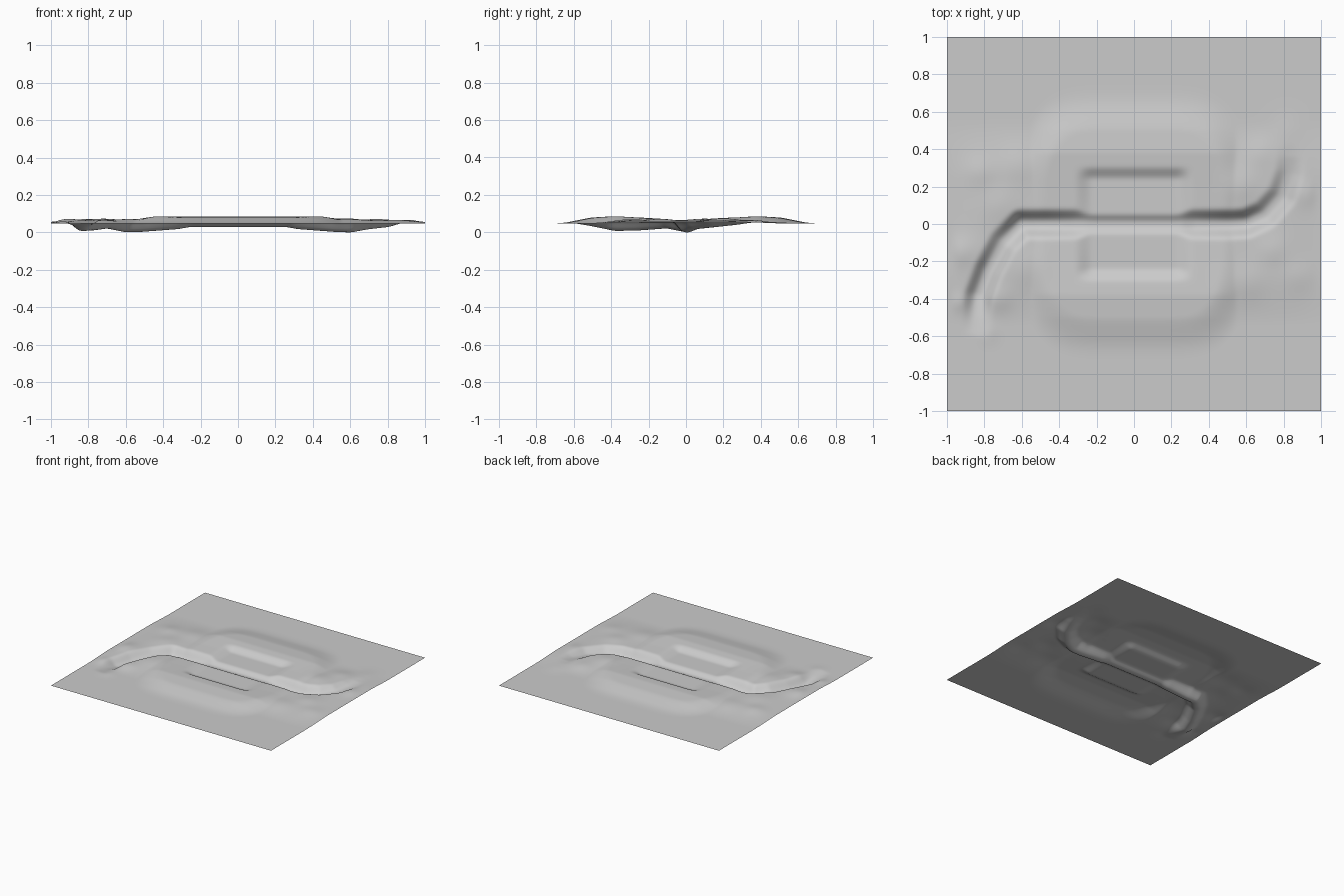
import bpy, bmesh, math
from mathutils import Vector

if "Cube" in bpy.data.objects:
    bpy.data.objects.remove(bpy.data.objects["Cube"])

N = 160  # grid cells per side


def step(a, b, v):
    t = min(1, max(0, (v - a) / (b - a)))
    return t * t * (3 - 2 * t)


def table(pts, v):
    if v <= pts[0][0]:
        return pts[0][1]
    for (a, p), (b, q) in zip(pts, pts[1:]):
        if v <= b:
            return p + (q - p) * (v - a) / (b - a)
    return pts[-1][1]


# stream centre line: x, y, bed height
STREAM = [(-.84, -.60, .052), (-.84, -.50, .035), (-.83, -.38, .010), (-.78, -.25, .013),
          (-.70, -.10, .024), (-.60, 0, .004), (-.52, 0, .005), (-.32, 0, .020),
          (-.26, 0, .031), (.26, 0, .031), (.32, 0, .020), (.52, 0, .005),
          (.60, .005, .002), (.70, .05, .020), (.79, .15, .030), (.83, .27, .043), (.84, .36, .056)]
# rough knolls: x, y, radius, height
KNOLLS = [(-.72, .10, .10, .012), (-.92, -.15, .08, .016), (-.72, -.40, .07, .012),
          (-.58, -.22, .10, .010), (-.62, .32, .10, .010), (-.82, .28, .08, .010),
          (-.95, -.42, .05, .010), (-.78, -.58, .06, .006), (.58, .20, .09, .014),
          (.68, .38, .08, .010), (.92, .16, .07, .010), (.74, -.14, .08, .010),
          (.60, -.32, .10, .010), (.88, -.28, .08, .006), (.82, .50, .08, .006)]
HILL = [(0, .068), (.2, .077), (.38, .089), (.5, .082), (.6, .071), (.66, .062), (.78, .05)]


def stream_at(x, y):
    best = (9, .05)
    for (ax, ay, az), (bx, by, bz) in zip(STREAM, STREAM[1:]):
        dx, dy = bx - ax, by - ay
        t = min(1, max(0, ((x - ax) * dx + (y - ay) * dy) / (dx * dx + dy * dy)))
        d = math.hypot(x - ax - t * dx, y - ay - t * dy)
        if d < best[0]:
            best = (d, az + t * (bz - az))
    return best


def height(x, y):
    # two broad mounds with rounded corners
    ax = max(0, abs(x) - .15)
    r = (ax ** 3 / .40 ** 3 * .62 ** 3 + abs(y) ** 3) ** (1 / 3)
    crest = table(HILL, abs(y))
    mound = crest + (.05 - crest) * step(.50, .74, r)
    # lower shelf beside the stream, reaching the side edges
    side = .05 + .016 * (1 - step(.25, .55, abs(y))) * (1 - .45 * step(.8, 1, abs(x)))
    z = max(mound, side)
    for kx, ky, kr, kh in KNOLLS:
        z += kh * .8 * math.exp(-((x - kx) ** 2 + (y - ky) ** 2) / (kr * kr)) * step(1.0, .93, abs(x))
    # sunken rectangular pad
    pad = (1 - step(.235, .31, abs(y))) * (1 - step(.22, .32, abs(x)))
    z += (.053 - z) * pad
    # stream bed
    d, bed = stream_at(x, y)
    w = .085 - .03 * pad
    if d < w:
        z += (min(bed, z) - z) * (1 - step(.012, w, d))
    return z


# terrain sheet
bm = bmesh.new()
bmesh.ops.create_grid(bm, x_segments=N, y_segments=N, size=1)
for v in bm.verts:
    v.co.z = height(v.co.x, v.co.y)
# soften the creases slightly
for _ in range(2):
    bmesh.ops.smooth_vert(bm, verts=[v for v in bm.verts if not v.is_boundary], factor=.4,
                          use_axis_z=True)
low = min(v.co.z for v in bm.verts)
for v in bm.verts:
    v.co.z -= low
for f in bm.faces:
    f.smooth = True
me = bpy.data.meshes.new("terrain")
bm.to_mesh(me)
bm.free()
terrain = bpy.data.objects.new("terrain", me)
bpy.context.collection.objects.link(terrain)
mat = bpy.data.materials.new("plain grey")
mat.diffuse_color = (.6, .6, .6, 1)
mat.use_nodes = True
mat.node_tree.nodes["Principled BSDF"].inputs["Base Color"].default_value = mat.diffuse_color
me.materials.append(mat)
